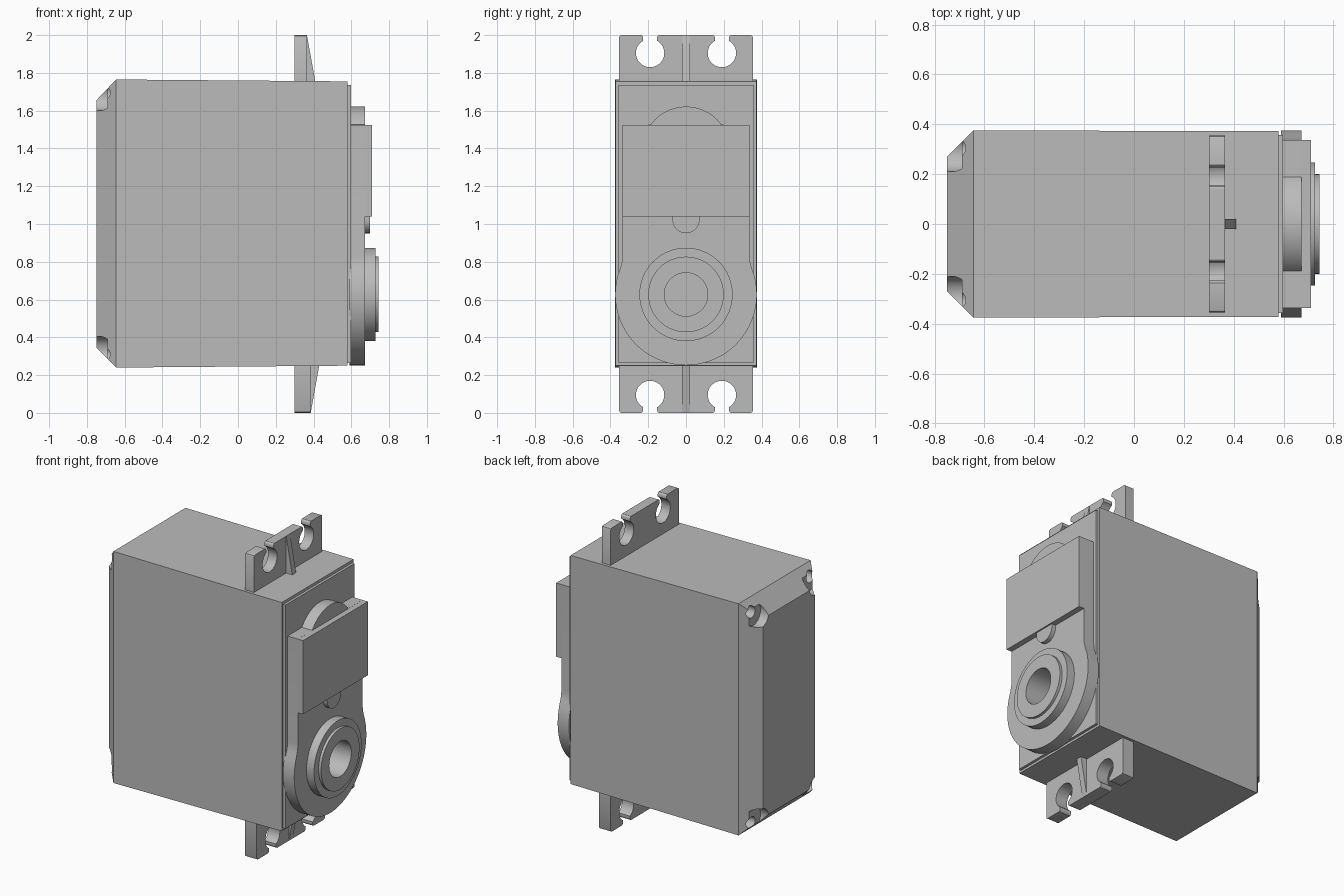
import bpy, bmesh
from math import sin, cos, pi, radians
from mathutils import Matrix

cube = bpy.data.objects.get("Cube")
if cube:
    bpy.data.objects.remove(cube, do_unlink=True)

grey = bpy.data.materials.new("plain grey")
grey.use_nodes = True
colour = (0.5, 0.5, 0.5, 1)
grey.diffuse_color = colour
grey.node_tree.nodes["Principled BSDF"].inputs["Base Color"].default_value = colour

SHAFT_Z = 0.627


def finish(name, bm):
    bmesh.ops.recalc_face_normals(bm, faces=bm.faces[:])
    mesh = bpy.data.meshes.new(name)
    bm.to_mesh(mesh)
    bm.free()
    mesh.materials.append(grey)
    ob = bpy.data.objects.new(name, mesh)
    bpy.context.collection.objects.link(ob)
    return ob


def loft(name, rings):
    """Skin a run of matching closed outlines and cap both ends."""
    bm = bmesh.new()
    loops = [[bm.verts.new(p) for p in ring] for ring in rings]
    n = len(loops[0])
    for a, b in zip(loops, loops[1:]):
        for i in range(n):
            j = (i + 1) % n
            bm.faces.new((a[i], a[j], b[j], b[i]))
    bm.faces.new(loops[0])
    bm.faces.new(loops[-1])
    return finish(name, bm)


def slab(name, outline, x0, x1):
    """Extrude a (y, z) outline along x."""
    return loft(name, [[(x, y, z) for y, z in outline] for x in (x0, x1)])


def rect(hy, z0, z1):
    return [(-hy, z0), (hy, z0), (hy, z1), (-hy, z1)]


def arc(cy, cz, r, a0, a1, n):
    angles = [radians(a0 + (a1 - a0) * i / n) for i in range(n + 1)]
    return [(cy + r * cos(a), cz + r * sin(a)) for a in angles]


def disc(name, cy, cz, r, x0, x1, n=64):
    return slab(name, arc(cy, cz, r, 0, 360, n)[:-1], x0, x1)


def cut(target, cutter):
    mod = target.modifiers.new("cut", "BOOLEAN")
    mod.operation = "DIFFERENCE"
    mod.solver = "EXACT"
    mod.object = cutter
    cutter.hide_render = True
    bpy.context.view_layer.objects.active = target
    bpy.ops.object.modifier_apply(modifier=mod.name)


def remove(ob):
    bpy.data.objects.remove(ob, do_unlink=True)


# Main case with a chamfered back
sections = [(-0.75, 0.27, 0.345, 1.655), (-0.645, 0.375, 0.24, 1.765),
            (0.58, 0.373, 0.25, 1.755)]
case = loft("main_case", [[(x, y, z) for y, z in rect(hy, z0, z1)]
                          for x, hy, z0, z1 in sections])

# Screw pockets in the four back corners
for sy in (-1, 1):
    for sz in (-1, 1):
        for off, r, depth in ((0.0, 0.075, -0.69), (0.02, 0.038, -0.55)):
            tool = disc("pocket_cutter", sy * (0.285 + off),
                        1.0025 + sz * (0.6725 + off), r, -0.85, depth, 32)
            cut(case, tool)
            remove(tool)

# Front plate
plate = slab("front_plate", rect(0.358, 0.265, 1.737), 0.57, 0.597)

# Gear housing: round foot, straight sides and a round top
half = arc(0, SHAFT_Z, 0.375, -90, 16, 28)
half += [(0.347, 0.77), (0.339, 0.80), (0.337, 0.83), (0.337, 1.525)]
half += arc(0, 1.39, 0.2316, 35.8, 90, 14)
outline = half + [(-y, z) for y, z in half[-2:0:-1]]
housing = slab("gear_housing", outline, 0.59, 0.672)

# Raised cover and its small round tab
cover = slab("gear_cover", rect(0.337, 1.04, 1.525), 0.66, 0.71)
tab = slab("cover_tab", [(0.072, 1.045)] + arc(0, 1.023, 0.072, 0, -180, 24)
           + [(-0.072, 1.045)], 0.66, 0.70)

# Output shaft collars with a through bore
collar = disc("outer_collar", 0, SHAFT_Z, 0.247, 0.665, 0.727)
bearing = disc("inner_collar", 0, SHAFT_Z, 0.2, 0.70, 0.745)
bore = disc("bore_cutter", 0, SHAFT_Z, 0.115, 0.45, 0.9)
for part in (case, plate, housing, collar, bearing):
    cut(part, bore)
remove(bore)


# Mounting flanges with open screw slots and a tapered rib
def flange(name, tip, root, x1, rib_x):
    d = 1 if tip > root else -1
    slot = [(0.143, 0), (0.149, 0.004), (0.153, 0.012), (0.153, 0.022)]
    slot += [(y, -h) for y, h in arc(0.19, -0.095, 0.075, 119, 421, 36)]
    slot += [(0.227, 0.022), (0.227, 0.012), (0.231, 0.004), (0.237, 0)]
    side = slot + [(0.342, 0), (0.351, 0.004), (0.355, 0.013)]
    side.append((0.355, abs(tip - root)))
    pts = side + [(-y, h) for y, h in reversed(side)]
    slab(name + "_flange", [(y, tip - d * h) for y, h in pts], 0.30, x1)
    profile = [(x1 - 0.02, tip), (x1, tip), (rib_x, root), (x1 - 0.02, root)]
    loft(name + "_rib", [[(x, y, z) for x, z in profile] for y in (-0.02, 0.02)])


flange("top", 2.0, 1.745, 0.365, 0.411)
flange("bottom", 0.0, 0.262, 0.385, 0.432)

# Smooth the round walls, keep edges sharp
bpy.ops.object.select_all(action="DESELECT")
for ob in bpy.context.collection.objects:
    if ob.type == "MESH" and grey.name in ob.data.materials:
        ob.select_set(True)
        bpy.context.view_layer.objects.active = ob
bpy.ops.object.shade_smooth_by_angle(angle=radians(30))
